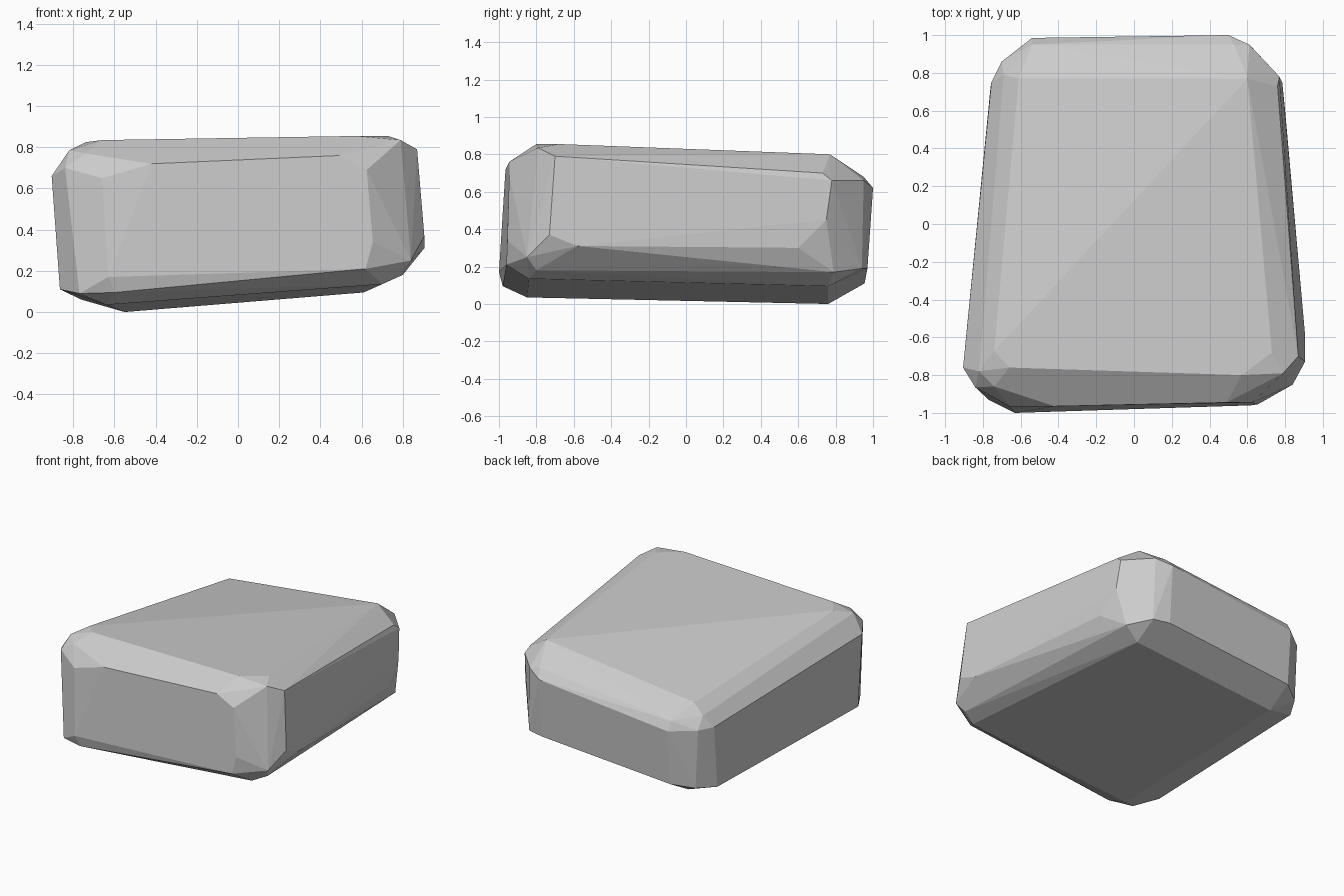
import bpy, bmesh, math

# Chipped points around each of the four upright edges of the block
front_left = [
    (-.66, -.76, .835), (-.74, -.67, .825), (-.82, -.78, .785), (-.74, -.86, .77),
    (-.905, -.76, .66), (-.84, -.865, .70), (-.66, -.965, .65), (-.42, -.965, .72),
    (-.63, -1.0, .17), (-.60, -.98, .095), (-.77, -.93, .09), (-.865, -.77, .11),
    (-.64, -.85, .035)]
front_right = [
    (.57, -.80, .855), (.73, -.68, .855), (.79, -.79, .835), (.87, -.70, .79),
    (.625, -.945, .69), (.49, -.945, .76), (.655, -.955, .34), (.57, -.96, .28),
    (.62, -.96, .21), (.905, -.73, .37), (.905, -.58, .31), (.84, -.85, .25),
    (.80, -.80, .18), (.70, -.84, .135)]
back_right = [
    (.60, .77, .80), (.53, .95, .68), (.50, 1.0, .62), (.76, .73, .70),
    (.77, .78, .66), (.61, .95, .66), (.785, .75, .45), (.80, .60, .30),
    (.62, .94, .19), (.50, .97, .19), (.73, .79, .17), (.61, .76, .095)]
# this corner sags lower than the rest, twisting the top
back_left = [
    (-.61, .77, .66), (-.54, .95, .575), (-.54, .985, .51), (-.70, .86, .51),
    (-.69, .79, .59), (-.755, .75, .51), (-.76, .72, .06), (-.54, .955, .11),
    (-.68, .86, .08), (-.55, .76, 0)]

# Wrap the corners in one convex solid with flat facets
bm = bmesh.new()
for corner in (front_left, front_right, back_right, back_left):
    for p in corner:
        bm.verts.new(p)
bmesh.ops.convex_hull(bm, input=bm.verts[:])
bmesh.ops.delete(bm, geom=[v for v in bm.verts if not v.link_faces], context='VERTS')

# Merge nearly coplanar triangles into broad facets
bmesh.ops.dissolve_limit(bm, angle_limit=math.radians(3), verts=bm.verts[:], edges=bm.edges[:])
bmesh.ops.recalc_face_normals(bm, faces=bm.faces[:])

mesh = bpy.data.meshes.new("stone_block")
bm.to_mesh(mesh)
bm.free()
stone = bpy.data.objects.new("stone_block", mesh)
bpy.context.collection.objects.link(stone)
